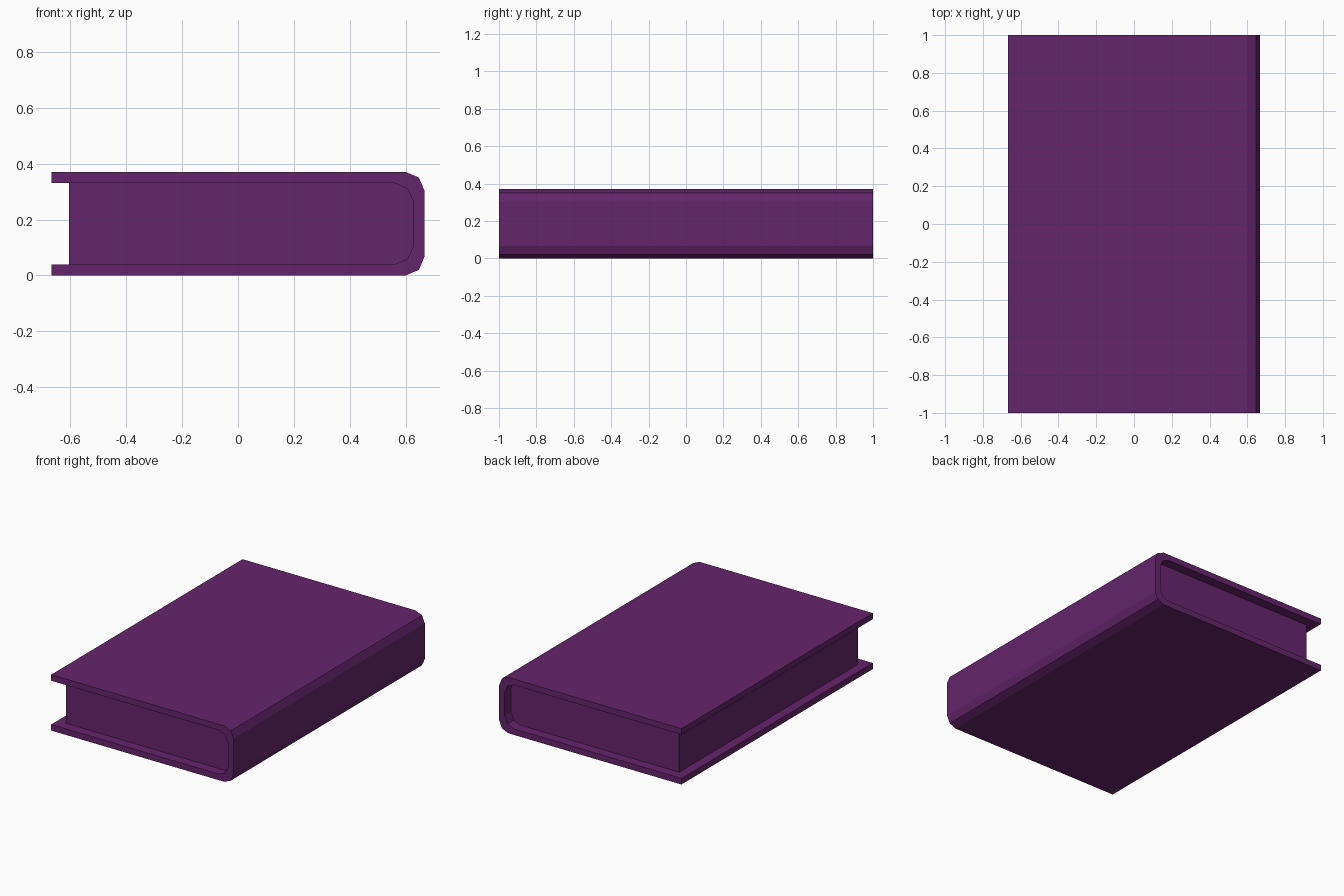
import bpy
import bmesh

if "Cube" in bpy.data.objects:
    bpy.data.objects.remove(bpy.data.objects["Cube"])

mat = bpy.data.materials.new("purple")
mat.diffuse_color = (0.13, 0.018, 0.15, 1)
mat.use_nodes = True
mat.node_tree.nodes["Principled BSDF"].inputs["Base Color"].default_value = mat.diffuse_color

MID_Z = 0.185


def extrude_profile(name, points, half_length):
    """Close an (x, z) outline and extrude it symmetrically along y."""
    bm = bmesh.new()
    face = bm.faces.new([bm.verts.new((x, -half_length, z)) for x, z in points])
    new = bmesh.ops.extrude_face_region(bm, geom=[face])["geom"]
    verts = [g for g in new if isinstance(g, bmesh.types.BMVert)]
    bmesh.ops.translate(bm, verts=verts, vec=(0, 2 * half_length, 0))
    bmesh.ops.recalc_face_normals(bm, faces=bm.faces)
    mesh = bpy.data.meshes.new(name)
    bm.to_mesh(mesh)
    bm.free()
    mesh.materials.append(mat)
    obj = bpy.data.objects.new(name, mesh)
    bpy.context.collection.objects.link(obj)
    return obj


def mirrored(half):
    """Lower half outline followed by its reflection about mid height."""
    return half + [(x, 2 * MID_Z - z) for x, z in reversed(half)]


# Lower halves of the rounded outer and inner spine outlines
outer = [(-0.667, 0), (0.60, 0), (0.647, 0.02), (0.667, 0.067)]
inner = [(0.56, 0.04), (0.607, 0.06), (0.627, 0.107)]

# Wrap-around cover: boards and spine in one C-shaped profile
cover = mirrored(outer) + mirrored([(-0.667, 0.04)] + inner)[::-1]
extrude_profile("cover", cover, 1.0)

# Page block, set back from the cover on three edges
extrude_profile("pages", mirrored([(-0.605, 0.04)] + inner), 0.935)
